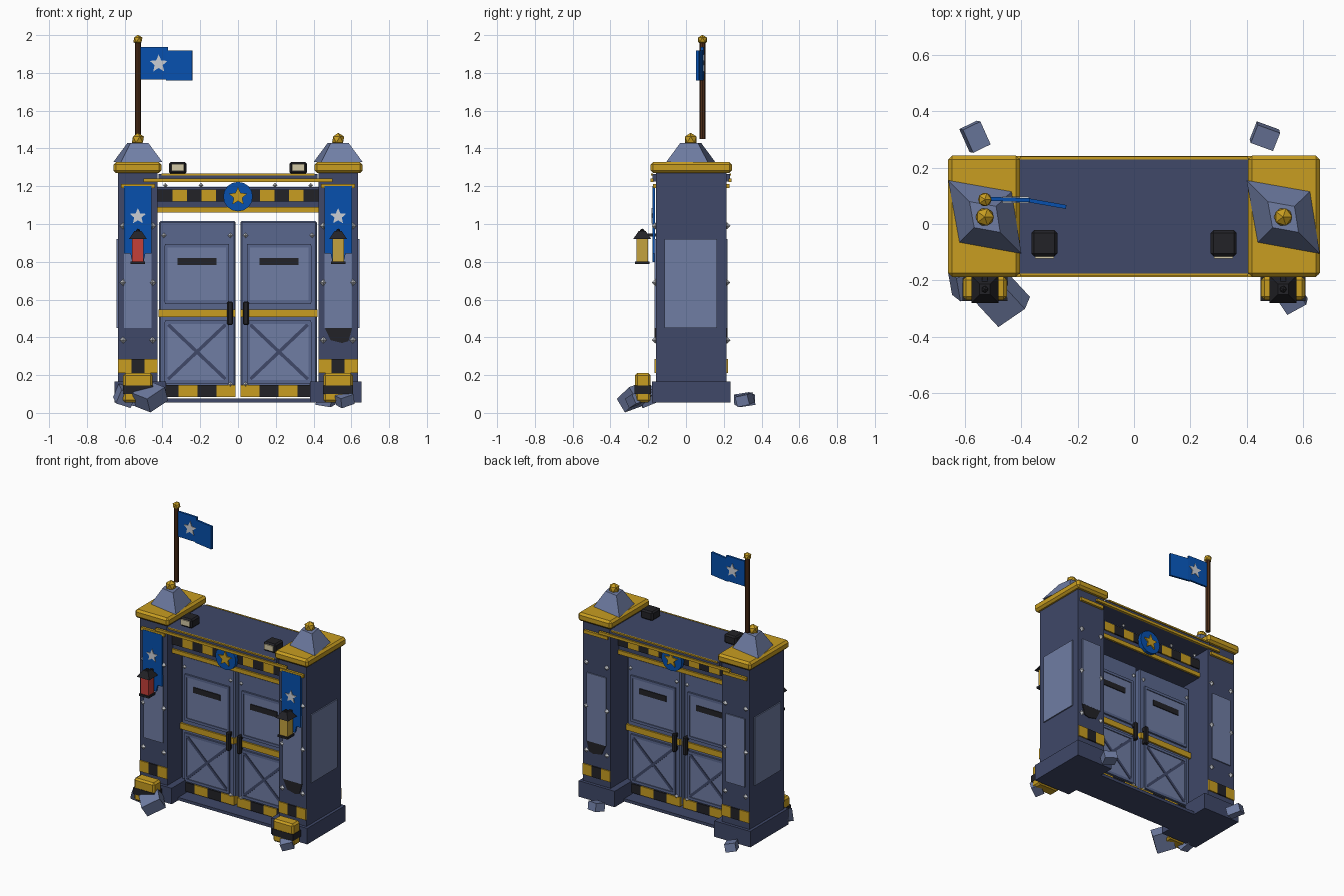
import bpy, bmesh
from math import sin, cos, pi, radians
from mathutils import Vector

if "Cube" in bpy.data.objects:
    bpy.data.objects.remove(bpy.data.objects["Cube"])

YC = 0.027  # mid-plane of towers and roof, details repeat on both faces
YD = 0.011  # mid-plane of doors and lintel
COL = dict(navy=(.05, .065, .14), steel=(.16, .205, .37), door=(.1, .135, .27), gold=(.58, .34, .015),
           black=(.016, .016, .02), blue=(.002, .08, .42), silver=(.6, .62, .66), red=(.55, .05, .04),
           cream=(.65, .58, .38), wood=(.08, .028, .01), lamp=(.55, .36, .05))
MAT = {}
for n, c in COL.items():
    MAT[n] = bpy.data.materials.new(n)
    MAT[n].diffuse_color = (*c, 1)


def finish(name, bm, mat, bevel=0):
    bmesh.ops.recalc_face_normals(bm, faces=bm.faces)
    me = bpy.data.meshes.new(name)
    bm.to_mesh(me)
    bm.free()
    ob = bpy.data.objects.new(name, me)
    bpy.context.collection.objects.link(ob)
    me.materials.append(MAT[mat])
    if bevel:
        m = ob.modifiers.new("bevel", 'BEVEL')
        m.width, m.segments = bevel, 1
    return ob


def box(name, x, y, z, mat, bevel=0, rot=(0, 0, 0)):
    """Box from (min, max) ranges, rotated about its own centre."""
    bm = bmesh.new()
    bmesh.ops.create_cube(bm, size=1)
    ob = finish(name, bm, mat, bevel)
    for v in ob.data.vertices:
        v.co = Vector((v.co.x * abs(x[1] - x[0]), v.co.y * abs(y[1] - y[0]), v.co.z * abs(z[1] - z[0])))
    ob.location = [(r[0] + r[1]) / 2 for r in (x, y, z)]
    ob.rotation_euler = rot
    return ob


def deep(name, x, z, half, mat, bevel=0, rot=(0, 0, 0), yc=YD):
    """Box running through the gate so that it shows on both faces."""
    return box(name, x, (yc - half, yc + half), z, mat, bevel, rot)


def ball(name, loc, r, mat):
    bm = bmesh.new()
    bmesh.ops.create_icosphere(bm, subdivisions=1, radius=r)
    finish(name, bm, mat).location = loc


def stud(loc, r=.014):
    bm = bmesh.new()
    bmesh.ops.create_uvsphere(bm, u_segments=4, v_segments=2, radius=r)
    finish("stud", bm, 'silver').location = loc


def plate(name, pts, y, t, mat):
    """Flat x-z outline extruded along y."""
    bm = bmesh.new()
    f = bm.faces.new([bm.verts.new((px, y - t / 2, pz)) for px, pz in pts])
    g = bmesh.ops.extrude_face_region(bm, geom=[f])
    bmesh.ops.translate(bm, vec=(0, t, 0), verts=[v for v in g['geom'] if isinstance(v, bmesh.types.BMVert)])
    return finish(name, bm, mat)


def star(name, x, z, r, y, t, mat):
    plate(name, [(x + (r if i % 2 == 0 else r * .45) * sin(i * pi / 5),
                  z + (r if i % 2 == 0 else r * .45) * cos(i * pi / 5)) for i in range(10)], y, t, mat)


def frustum(name, base, k, z0, z1, cx, cy, mat):
    """Tapered block over a base outline, shrunk by k at the top."""
    bm = bmesh.new()
    lo = [bm.verts.new((cx + a, cy + b, z0)) for a, b in base]
    hi = [bm.verts.new((cx + a * k, cy + b * k, z1)) for a, b in base]
    bm.faces.new(lo)
    bm.faces.new(hi)
    n = len(base)
    for i in range(n):
        bm.faces.new((lo[i], lo[(i + 1) % n], hi[(i + 1) % n], hi[i]))
    finish(name, bm, mat)


def stripes(name, x0, x1, z, half, n, first, yc=YD):
    w = (x1 - x0) / n
    for i in range(n):
        deep(name, (x0 + i * w, x0 + (i + 1) * w), z, half, ('gold', 'black')[(i + first) % 2], yc=yc)


# towers
for s in (-1, 1):
    c = s * .53
    deep("tower", (c - .105, c + .105), (.06, 1.28), .187, 'navy', yc=YC)
    deep("tower_base", (s * .38, s * .655), (.055, .165), .208, 'navy', yc=YC)
    box("tower_cap", (s * .405, s * .66), (-.188, .243), (1.27, 1.328), 'gold', .014)
    frustum("cap_pyramid", [(-.13, .13), (-.09, -.09), (.13, -.13), (.095, .09)], .42, 1.328, 1.43, c, .025, 'steel')
    ball("cap_finial", (c, .025, 1.447), .036, 'gold')
    deep("face_plate", (c - .073, c + .073), (.45, .92), .194, 'steel', yc=YC)
    box("side_plate", (s * .6, s * .643), (-.115, .165), (.45, .92), 'steel')
    deep("collar_trim", (c - .09, c + .09), (1.19, 1.212), .203, 'gold', yc=YC)
    stripes("tower_hazard", c - .1045, c + .1045, (.21, .285), .195, 3, 0, YC)
    for z in (.385, .69, .99):
        for dx in (-.078, .078):
            for f in (-1, 1):
                stud((c + dx, YC + f * .19, z), .018)
    # banner with a short tail
    plate("banner", [(c - .073, 1.2), (c + .073, 1.2), (c + .073, .845), (c + .04, .845), (c + .03, .8),
                     (c - .03, .8), (c - .04, .845), (c - .073, .845)], -.171, .014, 'blue')
    star("banner_star", c, 1.04, .045, -.179, .008, 'silver')
    # lantern
    box("lantern_light", (c - .03, c + .03), (-.262, -.202), (.8, .925), 'red' if s < 0 else 'lamp')
    box("lantern_foot", (c - .038, c + .038), (-.27, -.194), (.788, .802), 'black')
    q = .048
    frustum("lantern_roof", [(-q, -q), (q, -q), (q, q), (-q, q)], .4, .92, .962, c, -.232, 'black')
    ball("lantern_knob", (c, -.232, .963), .013, 'black')
    box("lantern_bracket", (c - .01, c + .01), (-.232, -.16), (.935, .95), 'black')
    # supply crate
    box("crate", (c - .078, c + .078), (-.27, -.187), (.055, .21), 'gold', .012)
    box("crate_band", (c - .08, c + .08), (-.273, -.185), (.1, .145), 'black')
    # roof floodlight
    box("floodlight", (s * .272, s * .365), (-.115, -.022), (1.265, 1.328), 'black', .01)
    box("floodlight_lens", (s * .285, s * .352), (-.123, -.11), (1.28, 1.317), 'cream')

# scorched patch on the right tower, both faces
for f in (-1, 1):
    plate("scorch", [(.46, .45), (.605, .45), (.585, .38), (.55, .37), (.49, .385)], YC + f * .187, .012, 'black')

# roof slab, trim and lintel
deep("roof_slab", (-.42, .42), (1.225, 1.266), .205, 'navy', yc=YC)
for f in (-1, 1):
    y = YC + f * .207
    box("roof_trim", (-.5, .5), (y - .008, y + .008), (1.222, 1.24), 'gold')
    box("roof_edge", (-.405, .405), (y - .005, y + .005), (1.258, 1.268), 'gold')
deep("lintel", (-.425, .425), (1.06, 1.195), .113, 'navy')
stripes("lintel_hazard", -.425, .425, (1.12, 1.182), .122, 11, 1)
deep("lintel_trim", (-.425, .425), (1.062, 1.09), .125, 'gold')
for f in (-1, 1):
    for x in (-.385, -.195, .195, .385):
        stud((x, YD + f * .12, 1.205), .013)
    plate("emblem", [(.078 * cos(i * pi / 8), 1.145 + .078 * sin(i * pi / 8)) for i in range(16)],
          YD + f * .132, .03, 'blue')
    star("emblem_star", 0, 1.145, .052, YD + f * .15, .012, 'gold')
deep("threshold", (-.4, .4), (.055, .075), .12, 'navy')

# door leaves
for s in (-1, 1):
    X = lambda a, b: (s * a, s * b)
    deep("door_leaf", X(.012, .418), (.085, 1.015), .03, 'door', .008)
    for n, z in (("upper", (.585, .885)), ("lower", (.165, .48))):
        deep(n + "_panel", X(.055, .38), z, .036, 'steel')
        for zz in z:
            deep(n + "_panel_rail", X(.048, .387), (zz - .009, zz + .009), .042, 'door')
        for xx in (.055, .38):
            deep(n + "_panel_stile", X(xx - .008, xx + .008), z, .042, 'door')
    deep("view_slot", X(.115, .32), (.782, .82), .042, 'black')
    for a in (-1, 1):
        deep("cross_brace", (s * .2175 - .21, s * .2175 + .21), (.314, .332), .041, 'navy', 0, (0, a * radians(43.5), 0))
    deep("door_band", X(.012, .42), (.508, .548), .042, 'gold')
    stripes("door_hazard", *sorted(X(.012, .415)), (.085, .147), .038, 4, 0 if s > 0 else 1)
    for f in (-1, 1):
        y = YD + f * .056
        box("door_handle", X(.027, .057), (y - .012, y + .012), (.465, .59), 'black', .006)
        for z in (.485, .575):
            box("handle_mount", X(.032, .052), (YD + f * .025, y), (z - .012, z + .012), 'black')
        for x in (.04, .392):
            for z in (.15, .94):
                stud((s * x, YD + f * .034, z))

# flagpole and two-panel flag
bm = bmesh.new()
bmesh.ops.create_cone(bm, cap_ends=True, segments=8, radius1=.016, radius2=.016, depth=.53)
finish("flagpole", bm, 'wood').location = (-.53, .087, 1.715)
ball("pole_finial", (-.53, .087, 1.975), .027, 'gold')
box("flag_inner", (-.515, -.37), (.08, .094), (1.765, 1.938), 'blue', 0, (0, 0, radians(-2)))
box("flag_outer", (-.382, -.24), (.066, .08), (1.76, 1.918), 'blue', 0, (0, 0, radians(-10)))
star("flag_star", -.42, 1.848, .05, .086, .022, 'silver')

# rubble
for x, y, z, sx, sy, sz, r in (
        (-.465, -.27, .085, .13, .12, .085, (.3, -.5, .6)), (-.6, -.21, .09, .085, .09, .08, (.4, .3, .3)),
        (.565, -.27, .07, .08, .06, .055, (.3, -.3, .5)), (-.565, .31, .07, .07, .09, .055, (.15, .2, .45)),
        (.465, .312, .07, .085, .07, .055, (.2, .15, -.35))):
    box("rubble", (x - sx / 2, x + sx / 2), (y - sy / 2, y + sy / 2), (z - sz / 2, z + sz / 2), 'steel', 0, r)

for m in bpy.data.materials:
    if m.users and not m.is_grease_pencil:
        m.use_nodes = True
        m.node_tree.nodes["Principled BSDF"].inputs["Base Color"].default_value = m.diffuse_color
